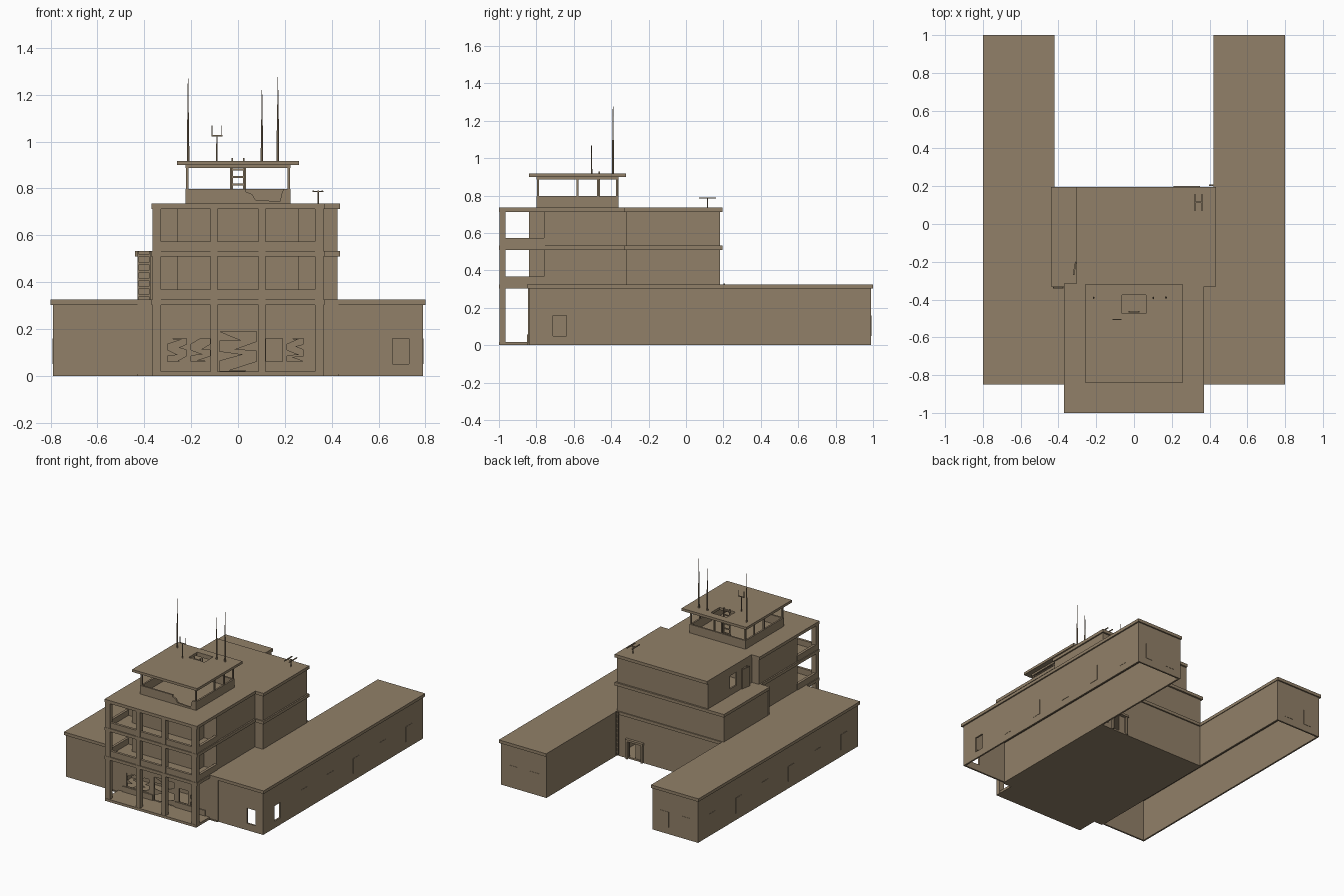
import bpy, bmesh, math, random
from mathutils import Vector

if "Cube" in bpy.data.objects:
    bpy.data.objects.remove(bpy.data.objects["Cube"])

random.seed(4)
MAT = bpy.data.materials.new("weathered_tan")
MAT.diffuse_color = (0.284, 0.216, 0.138, 1)
MAT.use_nodes = True
MAT.node_tree.nodes["Principled BSDF"].inputs["Base Color"].default_value = MAT.diffuse_color


def finish(name, bm):
    bmesh.ops.recalc_face_normals(bm, faces=bm.faces)
    me = bpy.data.meshes.new(name)
    bm.to_mesh(me)
    bm.free()
    me.materials.append(MAT)
    ob = bpy.data.objects.new(name, me)
    bpy.context.collection.objects.link(ob)
    return ob


def box(name, x0, x1, y0, y1, z0, z1):
    bm = bmesh.new()
    bmesh.ops.create_cube(bm, size=1)
    for v in bm.verts:
        v.co = Vector(((x0 + x1) / 2 + v.co.x * (x1 - x0),
                       (y0 + y1) / 2 + v.co.y * (y1 - y0),
                       (z0 + z1) / 2 + v.co.z * (z1 - z0)))
    return finish(name, bm)


def prism(name, pts, y0, y1):
    # x-z polygon extruded along y
    bm = bmesh.new()
    f = bm.faces.new([bm.verts.new((x, y0, z)) for x, z in pts])
    r = bmesh.ops.extrude_face_region(bm, geom=[f])
    for g in r["geom"]:
        if isinstance(g, bmesh.types.BMVert):
            g.co.y = y1
    return finish(name, bm)


def rod(name, x, y, z0, z1, r0, r1, sides=6):
    bm = bmesh.new()
    bmesh.ops.create_cone(bm, cap_ends=True, segments=sides, radius1=r0, radius2=r1, depth=z1 - z0)
    bmesh.ops.translate(bm, vec=(x, y, (z0 + z1) / 2), verts=bm.verts)
    return finish(name, bm)


def cut(ob, cutters):
    for c in cutters:
        m = ob.modifiers.new("cut", "BOOLEAN")
        m.operation, m.solver, m.object = "DIFFERENCE", "EXACT", c
    dg = bpy.context.evaluated_depsgraph_get()
    me = bpy.data.meshes.new_from_object(ob.evaluated_get(dg))
    ob.modifiers.clear()
    ob.data = me
    for c in cutters:
        bpy.data.objects.remove(c)
    return ob


def shell(name, x0, x1, y0, y1, z0, z1, holes=(), t=0.012):
    # four walls without floor or lid, with box openings
    cs = [box("cutter", x0 + t, x1 - t, y0 + t, y1 - t, z0 - 0.1, z1 + 0.1)]
    cs += [box("cutter", *h) for h in holes]
    return cut(box(name, x0, x1, y0, y1, z0, z1), cs)


def ladder(name, x0, x1, y, z0, z1, rungs):
    for i, x in enumerate((x0, x1 - 0.007)):
        box(f"{name}_rail_{i}", x, x + 0.007, y - 0.004, y + 0.004, z0, z1)
    for i in range(rungs):
        z = z0 + (i + 0.5) * (z1 - z0) / rungs
        box(f"{name}_rung_{i}", x0, x1, y - 0.003, y + 0.003, z - 0.004, z + 0.004)


# Side wings, open underneath, with window plates
for s, side in ((1, "right"), (-1, "left")):
    a, b = sorted((s * 0.425, s * 0.79))
    holes = [] if s < 0 else [(0.66, 0.73, -0.9, -0.8, 0.05, 0.16),
                              (0.75, 0.85, -0.71, -0.64, 0.05, 0.16)]
    shell(f"{side}_wing_walls", a, b, -0.84, 0.99, 0, 0.31, holes)
    a, b = sorted((s * 0.36, s * 0.80))
    cut(box(f"{side}_wing_roof", a, b, -0.85, 1.0, 0.303, 0.325),
        [box("cutter", *sorted((s * 0.2, s * 0.42)), 0.185, 1.2, 0.2, 0.5)])
    for i in range(6):
        y = -0.675 + i * 0.3
        if i or s < 0:
            a, b = sorted((s * 0.787, s * 0.792))
            box(f"{side}_wing_window_{i}", a, b, y - 0.035, y + 0.035, 0.05, 0.16)
    for i, x in enumerate((0.52, 0.69)):
        box(f"{side}_wing_end_window_{i}", s * x - 0.035, s * x + 0.035, 0.987, 0.992, 0.05, 0.16)

# Ground floor of the central block
windows = [(-0.30, -0.22), (-0.20, -0.12), (0.12, 0.19), (0.21, 0.28)]
shell("ground_floor_walls", -0.43, 0.43, -0.845, 0.18, 0, 0.31,
      [(a, b, -0.9, -0.8, 0.06, 0.16) for a, b in windows]
      + [(-0.08, 0.08, -0.9, -0.8, 0.02, 0.19), (0.23, 0.33, 0.1, 0.25, 0.012, 0.13)])
box("ground_floor_slab", -0.43, 0.43, -0.85, 0.18, 0, 0.008)
box("porch_floor", -0.365, 0.365, -1.0, -0.84, 0, 0.018)
box("lobby_back_wall", -0.42, 0.42, -0.62, -0.61, 0.008, 0.31)
for s in (-1, 1):
    box("facade_sill", *sorted((s * 0.09, s * 0.33)), -0.851, -0.84, 0.018, 0.058)

# Jagged glass remains in the ground floor openings
for k, (a, b, z0, z1) in enumerate([(a, b, 0.06, 0.16) for a, b in windows if a != 0.12]
                                   + [(-0.08, 0.08, 0.02, 0.19)]):
    for i in range(4):
        z = z0 + (i + 0.5) * (z1 - z0) / 4
        e, o = (a, b) if i % 2 else (b, a)
        tip = e + (o - e) * random.uniform(0.4, 0.8)
        h = (z1 - z0) / 8
        prism(f"glass_shard_{k}_{i}", [(e, z - h), (e, z + h), (tip, z + random.uniform(-h, h))],
              -0.842, -0.839)

# Floor slabs: front part over the porch, wider rear part
box("first_slab", -0.43, 0.43, -0.85, 0.19, 0.303, 0.325)
box("first_slab_front", -0.37, 0.37, -1.0, -0.85, 0.303, 0.325)
for name, z, left in (("second_slab", 0.51, -0.44), ("main_roof", 0.713, -0.305)):
    box(name + "_front", -0.37, 0.37, -1.0, -0.315, z, z + 0.022)
    box(name + "_rear", left, 0.435, -0.33, 0.195, z, z + 0.022)

# Upper floors with L-shaped balconies
for name, z0, z1, left in (("second_floor", 0.325, 0.512, -0.43), ("third_floor", 0.53, 0.715, -0.305)):
    box(name + "_bay", -0.26, 0.26, -0.84, -0.7, z0, z1)
    box(name + "_front_block", -0.36, 0.36, -0.76, -0.32, z0, z1)
    holes = [] if left < -0.4 else [(-0.4, -0.25, -0.27, -0.20, 0.535, 0.675),
                                    (-0.4, -0.25, -0.14, -0.07, 0.58, 0.675)]
    shell(name + "_rear_walls", left, 0.425, -0.322, 0.182, z0, z1, holes)
    box(name + "_front_parapet", -0.36, 0.36, -0.993, -0.975, z0, z0 + 0.043)
    for s in (-1, 1):
        box(name + "_side_parapet", *sorted((s * 0.345, s * 0.364)), -0.99, -0.755, z0, z0 + 0.043)
leaf = box("open_door_leaf", -0.004, 0.004, -0.07, 0, 0.532, 0.673)
leaf.location = (-0.308, -0.2, 0)
leaf.rotation_euler.z = math.radians(-10)

# Porch columns running through all floors
for z0, z1 in ((0, 0.305), (0.325, 0.512), (0.53, 0.715)):
    for s in (-1, 1):
        box("corner_column", *sorted((s * 0.328, s * 0.366)), -0.998, -0.965, z0, z1)
        box("inner_column", *sorted((s * 0.087, s * 0.118)), -0.998, -0.965, z0, z1)

# Rear doorway: frame, canopy and half open door
box("rear_door_canopy", 0.21, 0.35, 0.175, 0.20, 0.13, 0.145)
for x in (0.215, 0.335):
    box("rear_door_jamb", x, x + 0.012, 0.175, 0.195, 0, 0.13)
box("rear_door", 0.23, 0.28, 0.17, 0.176, 0.01, 0.13)

# Ladders
ladder("side_ladder", -0.43, -0.372, -0.338, 0.325, 0.53, 6)
ladder("rear_ladder", 0.398, 0.42, 0.205, 0.02, 0.33, 9)
ladder("cabin_ladder", -0.028, 0.028, -0.465, 0.735, 0.93, 6)

# Lookout cabin: broken low wall, posts, top beam, roof with hatch
low = shell("cabin_low_wall", -0.225, 0.225, -0.80, -0.36, 0.735, 0.797)
cut(low, [prism("cutter", [(0.03, 0.82), (0.035, 0.785), (0.06, 0.775), (0.075, 0.75),
                           (0.18, 0.745), (0.185, 0.775), (0.205, 0.82)], -0.85, -0.77)])
shell("cabin_top_beam", -0.225, 0.225, -0.80, -0.36, 0.887, 0.90)
for x in (-0.217, 0.217):
    for y in (-0.792, -0.58, -0.47, -0.368):
        box("cabin_post", x - 0.005, x + 0.005, y - 0.005, y + 0.005, 0.79, 0.89)
for x in (-0.03, 0.03):
    box("cabin_rear_post", x - 0.005, x + 0.005, -0.372, -0.362, 0.79, 0.89)
cut(box("cabin_roof", -0.26, 0.26, -0.84, -0.32, 0.9, 0.918),
    [box("cutter", -0.064, 0.064, -0.475, -0.375, 0.8, 1.0)])

# Tall antennas on the cabin roof
for x, top in ((-0.213, 1.27), (0.102, 1.22), (0.17, 1.275)):
    mid = 0.918 + (top - 0.918) * 0.5
    rod("antenna_base", x, -0.39, 0.915, mid, 0.006, 0.005)
    rod("antenna_tip", x, -0.39, mid, top, 0.0035, 0.0015)

# Forked antenna
rod("fork_mast", -0.09, -0.505, 0.915, 1.025, 0.004, 0.003)
box("fork_bar", -0.113, -0.067, -0.508, -0.502, 1.022, 1.027)
for x in (-0.111, -0.069):
    rod("fork_prong", x, -0.505, 1.025, 1.068, 0.002, 0.002)

# Small aerial on the main roof
rod("aerial_mast", 0.343, 0.115, 0.733, 0.79, 0.004, 0.003)
box("aerial_crossbar", 0.32, 0.366, 0.112, 0.118, 0.784, 0.789)
for x in (0.322, 0.360):
    box("aerial_boom", x - 0.003, x + 0.003, 0.07, 0.16, 0.784, 0.79)
